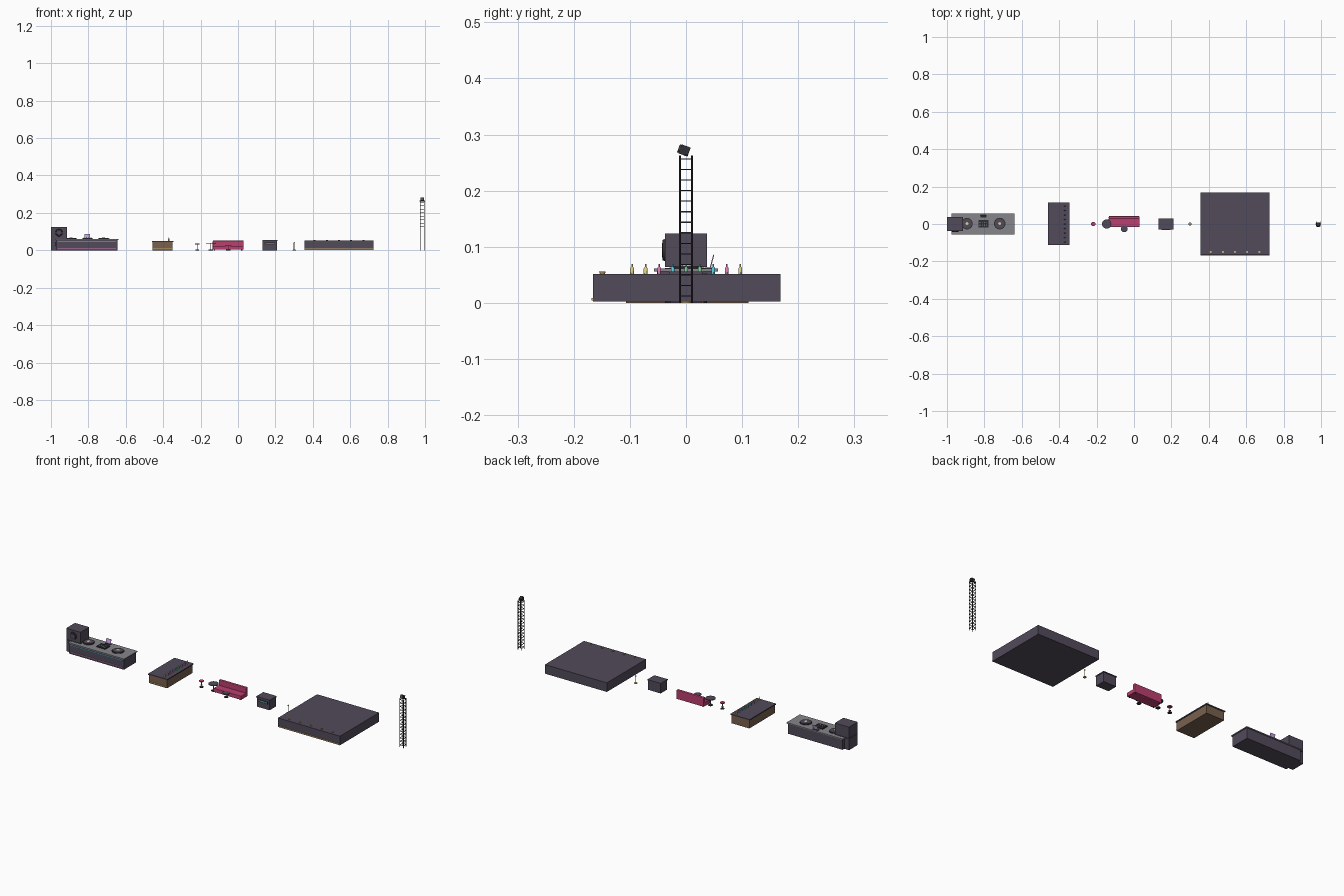
import bpy, bmesh, math
from mathutils import Matrix, Vector

if "Cube" in bpy.data.objects:
    bpy.data.objects.remove(bpy.data.objects["Cube"])

COL = dict(dark=(.085, .07, .105), black=(.03, .03, .035), steel=(.24, .24, .26), pink=(.5, .05, .16),
           brown=(.19, .12, .075), gold=(.6, .42, .15), cyan=(.1, .6, .75), violet=(.55, .35, .75),
           green=(.2, .6, .3), rose=(.75, .2, .5), yellow=(.75, .65, .25))
MATS = {}
for k, c in COL.items():
    MATS[k] = bpy.data.materials.new(k)
    MATS[k].diffuse_color = (*c, 1)


def finish(name, bm, col):
    me = bpy.data.meshes.new(name)
    bmesh.ops.recalc_face_normals(bm, faces=bm.faces)
    bm.to_mesh(me)
    bm.free()
    ob = bpy.data.objects.new(name, me)
    me.materials.append(MATS[col])
    bpy.context.collection.objects.link(ob)
    return ob


def box(name, x0, x1, y0, y1, z0, z1, col, bevel=0, rot=None):
    bm = bmesh.new()
    bmesh.ops.create_cube(bm, size=1)
    bmesh.ops.scale(bm, vec=(x1 - x0, y1 - y0, z1 - z0), verts=bm.verts)
    if bevel:
        bmesh.ops.bevel(bm, geom=bm.edges[:], offset=bevel, segments=2, affect='EDGES', profile=.5)
    ob = finish(name, bm, col)
    ob.location = ((x0 + x1) / 2, (y0 + y1) / 2, (z0 + z1) / 2)
    if rot:
        ob.rotation_euler = rot
    return ob


def lathe(name, profile, loc, col, sides=16, rot=(0, 0, 0)):
    # closed solid of revolution from (radius, height) pairs
    bm = bmesh.new()
    rings = [[bm.verts.new((r * math.cos(2 * math.pi * i / sides), r * math.sin(2 * math.pi * i / sides), z))
              for i in range(sides)] for r, z in profile]
    for a, b in zip(rings, rings[1:]):
        for i in range(sides):
            j = (i + 1) % sides
            bm.faces.new((a[i], a[j], b[j], b[i]))
    bm.faces.new(rings[0])
    bm.faces.new(rings[-1])
    ob = finish(name, bm, col)
    ob.location, ob.rotation_euler = loc, rot
    for p in ob.data.polygons:
        p.use_smooth = len(p.vertices) == 4
    bpy.context.view_layer.objects.active = ob
    ob.select_set(True)
    bpy.ops.object.shade_smooth_by_angle(angle=math.radians(35))
    ob.select_set(False)
    return ob


def disc(name, x, y, z0, z1, r, col, sides=20):
    return lathe(name, [(r, 0), (r, z1 - z0)], (x, y, z0), col, sides)


def pedestal(name, x, y, h, r_top, col_top, r_base):
    disc(name + "_base", x, y, 0, .003, r_base, 'black')
    disc(name + "_stem", x, y, .002, h - .003, .0022, 'steel', 10)
    disc(name + "_top", x, y, h - .004, h, r_top, col_top)


# mixing desk: body, worktop, light strips
box("desk_body", -.972, -.645, -.052, .052, 0, .057, 'dark')
box("desk_top", -.976, -.64, -.057, .057, .056, .061, 'steel')
box("desk_strip_upper", -.965, -.652, -.054, -.051, .046, .0485, 'cyan')
box("desk_strip_lower", -.965, -.652, -.054, -.051, .010, .0125, 'rose')
for n, x in (("left", -.893), ("right", -.718)):
    disc(f"turntable_base_{n}", x, .002, .06, .063, .031, 'black', 24)
    disc(f"turntable_record_{n}", x, .002, .063, .066, .026, 'dark', 24)
    disc(f"turntable_label_{n}", x, .002, .066, .067, .008, 'yellow', 12)
box("mixer", -.832, -.779, -.02, .022, .06, .066, 'black')
for i in range(4):
    disc(f"mixer_knob_{i}", -.823 + i * .012, .008, .066, .069, .0025, 'steel', 8)
    box(f"mixer_fader_{i}", -.825 + i * .012, -.821 + i * .012, -.012, -.004, .066, .0675, 'steel')
box("laptop_keyboard", -.822, -.789, .034, .048, .06, .063, 'black')
box("laptop_screen", -.82, -.791, .0455, .0475, .063, .086, 'violet', rot=(math.radians(-15), 0, 0))

# loudspeaker stack
for n, z0, z1 in (("lower", 0, .062), ("upper", .064, .124)):
    box(f"speaker_{n}", -1, -.915, -.037, .037, z0, z1, 'dark')
    zc = (z0 + z1) / 2
    for part, r, y, c in (("ring", .02, -.037, 'black'), ("cone", .014, -.041, 'dark')):
        lathe(f"speaker_{part}_{n}", [(r, 0), (r * .9, .005 if part == "ring" else .002)],
              (-.957, y, zc), c, 20, (math.pi / 2, 0, 0))

# bar counter with bottles
box("bar_body", -.456, -.349, -.107, .111, 0, .046, 'brown')
box("bar_top", -.46, -.345, -.111, .115, .045, .0505, 'dark')
box("bar_foot_rail", -.456, -.349, -.109, -.107, .006, .009, 'gold')
for i, c in enumerate(('yellow', 'yellow', 'rose', 'cyan', 'green', 'green', 'cyan', 'rose', 'yellow')):
    lathe(f"bottle_{i}", [(.0036, 0), (.0036, .011), (.0014, .014), (.0014, .019)],
          (-.37, -.096 + i * .0241, .0505), c, 10)

# bar stool
pedestal("stool", -.218, 0, .036, .012, 'pink', .010)
disc("stool_foot_ring", -.218, 0, .012, .0135, .006, 'steel')

# lounge sofa and tables
box("sofa_seat", -.135, .03, -.016, .03, .003, .024, 'pink', .002)
box("sofa_back", -.135, .03, .026, .042, .003, .052, 'pink', .004)
for i, x in enumerate((-.125, .02)):
    for j, y in enumerate((-.01, .034)):
        disc(f"sofa_foot_{i}{j}", x, y, 0, .004, .003, 'black', 8)
pedestal("tall_table", -.146, 0, .040, .025, 'dark', .012)
pedestal("low_table", -.052, -.026, .026, .018, 'dark', .011)

# equipment cabinet with display
box("cabinet", .132, .208, -.028, .028, 0, .052, 'dark')
box("cabinet_lid", .130, .210, -.030, .030, .050, .0555, 'dark')
box("cabinet_display", .142, .198, -.030, -.027, .030, .043, 'black')
box("cabinet_light", .146, .194, -.031, -.029, .035, .039, 'cyan')

# gold rope post
lathe("rope_post", [(.009, 0), (.009, .002), (.002, .004), (.002, .036), (.0035, .038), (.0035, .041), (.001, .044)],
      (.3, 0, 0), 'gold', 12)

# stage with footlights
box("stage", .355, .725, -.166, .168, .002, .051, 'dark')
box("stage_trim", .356, .724, -.168, -.165, .004, .009, 'gold')
for i in range(5):
    lathe(f"footlight_{i}", [(.004, 0), (.006, .0045)], (.41 + i * .065, -.149, .051), 'gold', 12)

# lattice tower with tilted lamp
cx, h, top = .985, .011, .263
for i, sx in enumerate((-1, 1)):
    for j, sy in enumerate((-1, 1)):
        disc(f"tower_post_{i}{j}", cx + sx * h, sy * h, 0, top, .0017, 'black', 8)
for k in range(14):
    z = .012 + k * .0188
    for s in (-1, 1):
        box(f"tower_rung_x_{k}_{s}", cx - h, cx + h, s * h - .001, s * h + .001, z - .001, z + .001, 'black')
        box(f"tower_rung_y_{k}_{s}", cx + s * h - .001, cx + s * h + .001, -h, h, z - .001, z + .001, 'black')
box("lamp_head", cx - .009, cx + .009, -.011, .006, .263, .280, 'black', rot=(math.radians(-20), 0, 0))
lathe("lamp_lens", [(.007, 0), (.008, .003)], (cx, -.0105, .2745), 'dark', 14, (math.radians(70), 0, 0))
box("lamp_bracket", cx - .015, cx + .015, -.003, .003, .262, .265, 'black')

for m in bpy.data.materials:
    if m.users and not m.is_grease_pencil:
        m.use_nodes = True
        m.node_tree.nodes["Principled BSDF"].inputs["Base Color"].default_value = m.diffuse_color
